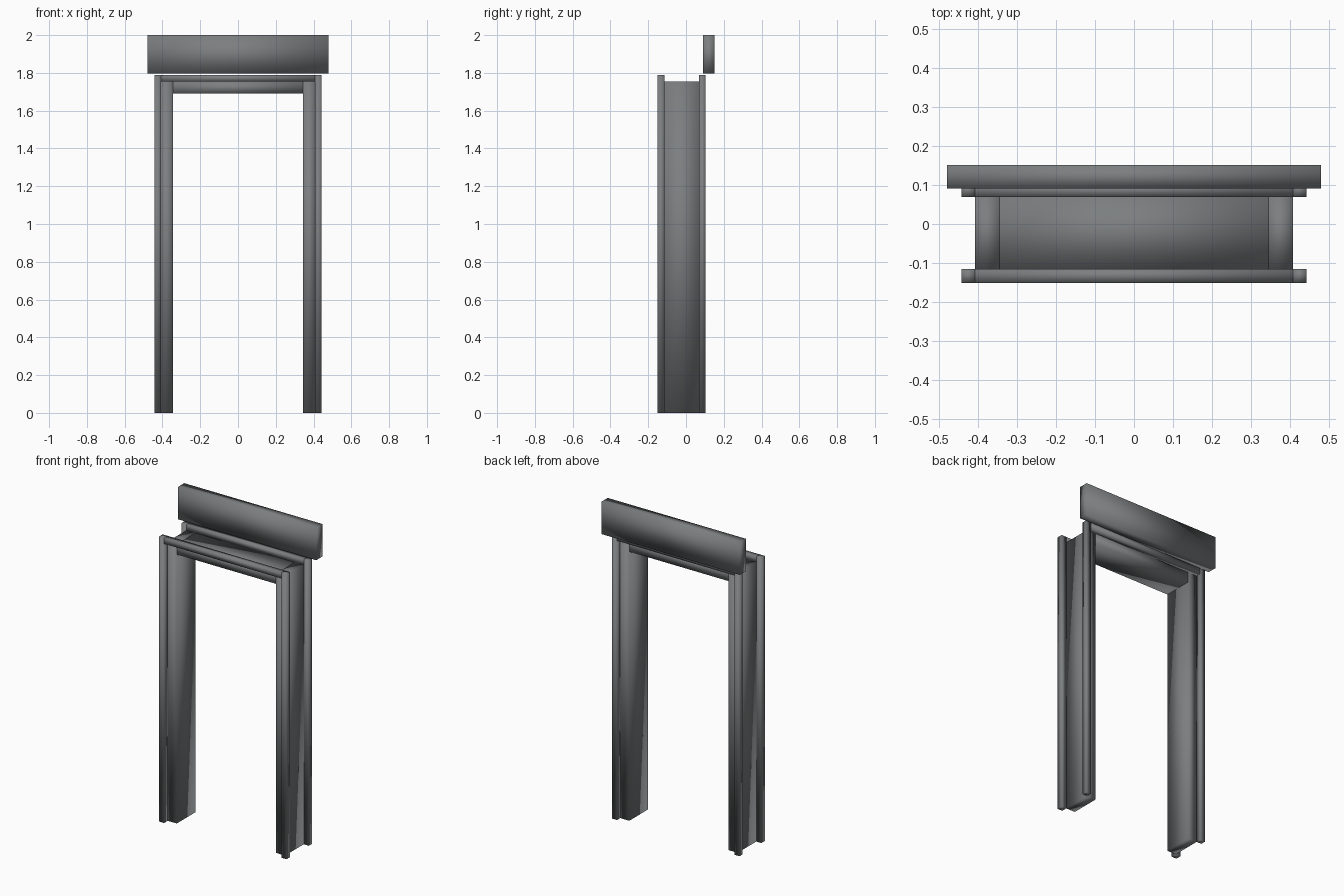
import bpy
import bmesh
from mathutils import Vector

default = bpy.data.objects.get("Cube")
if default:
    bpy.data.objects.remove(default, do_unlink=True)

# Single dark metal colour
metal = bpy.data.materials.new("dark grey metal")
metal.use_nodes = True
colour = (0.20, 0.21, 0.215, 1.0)
metal.diffuse_color = colour
metal.node_tree.nodes["Principled BSDF"].inputs["Base Color"].default_value = colour


def block(name, xs, ys, zs):
    """Softly shaded box spanning the given ranges."""
    low, high = (Vector(corner) for corner in zip(xs, ys, zs))
    bm = bmesh.new()
    bmesh.ops.create_cube(bm, size=1)
    bmesh.ops.scale(bm, vec=high - low, verts=bm.verts)
    for face in bm.faces:
        face.smooth = True
    mesh = bpy.data.meshes.new(name)
    bm.to_mesh(mesh)
    bm.free()
    mesh.materials.append(metal)
    obj = bpy.data.objects.new(name, mesh)
    obj.location = (low + high) / 2
    bpy.context.collection.objects.link(obj)
    return obj


INNER, OUTER, EDGE = 0.345, 0.408, 0.443   # half widths: opening, jamb, trim
HEAD, JAMB_TOP, TRIM_TOP = 1.69, 1.754, 1.79
JAMB_Y = (-0.115, 0.07)
TRIM_Y = {"front": (-0.151, JAMB_Y[0]), "back": (JAMB_Y[1], 0.102)}

# Jambs with a trim strip at each outer corner
for side, s in (("left", 1), ("right", -1)):
    block(side + "_jamb", sorted((s * INNER, s * OUTER)), JAMB_Y, (0, JAMB_TOP))
    for face, ys in TRIM_Y.items():
        block(f"{side}_{face}_trim", sorted((s * OUTER, s * EDGE)), ys, (0, TRIM_TOP))

# Head of the frame and the trim rails above it
block("frame_head", (-INNER, INNER), JAMB_Y, (HEAD, JAMB_TOP))
for face, ys in TRIM_Y.items():
    block(face + "_top_trim", (-OUTER, OUTER), ys, (JAMB_TOP, TRIM_TOP))

# Wide board over the back of the doorway
block("top_board", (-0.48, 0.48), (0.091, 0.152), (1.796, 2.0))
